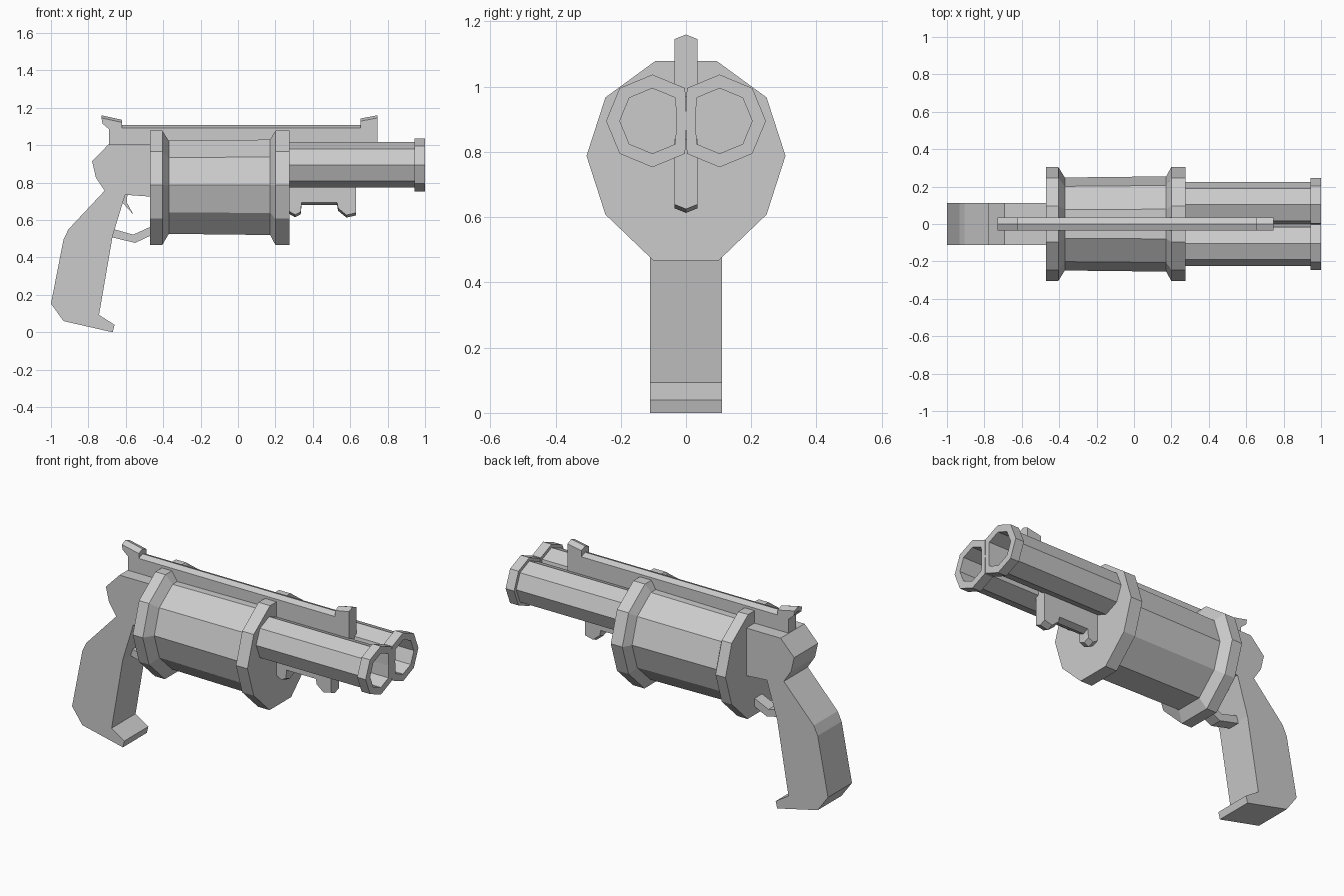
import bpy, bmesh, math

if "Cube" in bpy.data.objects:
    bpy.data.objects.remove(bpy.data.objects["Cube"])


def loft(name, sections):
    """Skin a list of equal-length closed 3D loops and cap both ends."""
    bm = bmesh.new()
    loops = [[bm.verts.new(p) for p in s] for s in sections]
    n = len(loops[0])
    for a, b in zip(loops, loops[1:]):
        for i in range(n):
            j = (i + 1) % n
            bm.faces.new((a[i], a[j], b[j], b[i]))
    bm.faces.new(loops[0][::-1])
    bm.faces.new(loops[-1])
    bmesh.ops.recalc_face_normals(bm, faces=bm.faces)
    mesh = bpy.data.meshes.new(name)
    bm.to_mesh(mesh)
    bm.free()
    ob = bpy.data.objects.new(name, mesh)
    bpy.context.collection.objects.link(ob)
    return ob


def plate(name, pts, half, ridge=lambda z: 0.0):
    """Extrude an x-z profile across y; ridge shifts z on the outer sides."""
    side = lambda y: [(x, y, z + ridge(z)) for x, z in pts]
    mid = [(x, 0, z) for x, z in pts]
    has_ridge = any(ridge(z) for _, z in pts)
    return loft(name, [side(-half)] + ([mid] if has_ridge else []) + [side(half)])


# Drum with two flanges: ten-sided, slightly deeper at the bottom
half_drum = [(.095, .29), (.247, .179), (.305, 0), (.247, -.18), (.1, -.321)]
decagon = half_drum + [(-y, z) for y, z in reversed(half_drum)]
stations = [(-.47, 1), (-.405, 1), (-.37, .815), (.172, .835), (.2, 1), (.275, 1)]
loft("drum", [[(x, y * s, .788 + z * s) for y, z in decagon] for x, s in stations])


# Twin octagonal hollow barrels with muzzle rings, joined at the centre plane
def octagon(x, r, y_min):
    angles = [math.radians(45 * k) for k in range(8)]
    return [(x, max(y_min, .103 + r * math.cos(a)), .895 + r * math.sin(a)) for a in angles]


barrels = loft("barrels", [octagon(*s) for s in (
    (.27, .122, 0), (.945, .122, 0), (.945, .142, 0), (1, .142, 0),
    (1, .1, .03), (.3, .1, .03))])
mirror = barrels.modifiers.new("mirror", 'MIRROR')
mirror.use_axis = (False, True, False)

# Top rail with rear and front sights, ridged along the top
plate("sight_rail", [
    (-.73, 1.16), (-.62, 1.136), (-.62, 1.107), (.655, 1.107), (.655, 1.143),
    (.745, 1.16), (.745, .97), (-.69, .97), (-.69, 1.1), (-.725, 1.13)],
    .035, lambda z: -.014 if z > 1.05 else 0)

# Bracket under the barrels, ridged along the bottom
plate("under_bracket", [
    (.27, .84), (.63, .84), (.63, .625), (.58, .613), (.535, .65), (.53, .68),
    (.34, .68), (.335, .63), (.305, .615), (.27, .635)],
    .035, lambda z: .014 if z < .75 else 0)

# Frame and grip in one profile
plate("frame_and_grip", [
    (-.46, 1.005), (-.692, 1.005), (-.78, .914), (-.76, .828), (-.713, .757),
    (-.907, .55), (-.933, .496), (-1, .153), (-.933, .06), (-.67, 0),
    (-.66, .04), (-.743, .093), (-.67, .517), (-.603, .735), (-.46, .725)], .111)

# Trigger and guard
plate("trigger", [(-.615, .75), (-.59, .75), (-.595, .695), (-.56, .63), (-.615, .69)], .03)
plate("trigger_guard", [
    (-.69, .555), (-.66, .55), (-.56, .522), (-.46, .568), (-.46, .52),
    (-.55, .478), (-.67, .507), (-.69, .51)], .035)
